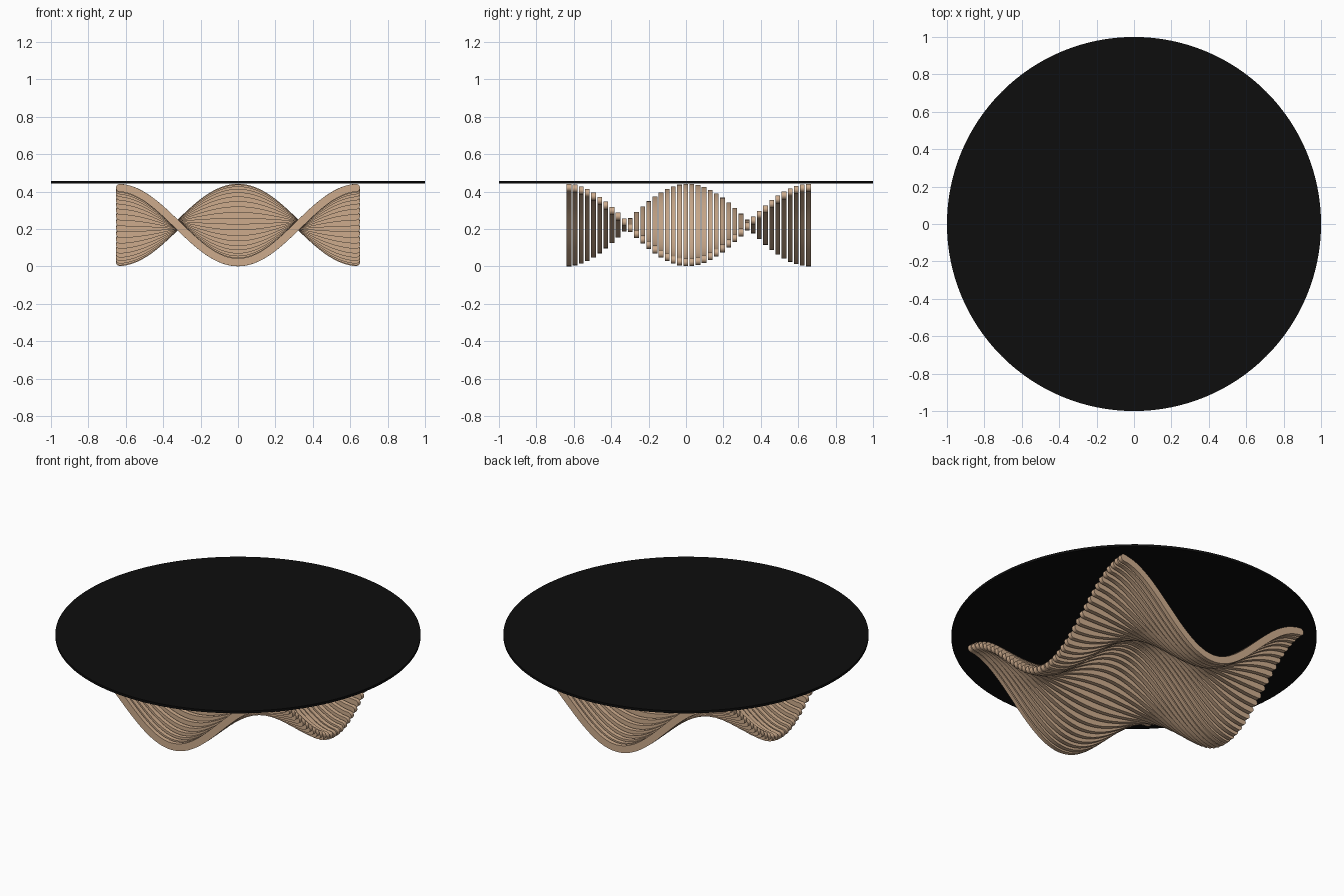
import bpy, bmesh, math

if "Cube" in bpy.data.objects:
    bpy.data.objects.remove(bpy.data.objects["Cube"])

SLATS, STEPS = 40, 48
HALF, WAVE = 0.631, 0.645      # straight reach of a slat, half wavelength
MID, AMP, R = 0.221, 0.20, 0.021
THICK, Y0, PITCH = 0.025, -0.626, 0.03285


def material(name, color):
    m = bpy.data.materials.new(name)
    m.diffuse_color = (*color, 1)
    m.use_nodes = True
    m.node_tree.nodes["Principled BSDF"].inputs["Base Color"].default_value = m.diffuse_color
    return m


wood = material("light wood", (0.61, 0.41, 0.265))
black = material("black", (0.004, 0.004, 0.004))


def finish(name, bm, mat):
    bmesh.ops.recalc_face_normals(bm, faces=bm.faces)
    mesh = bpy.data.meshes.new(name)
    bm.to_mesh(mesh)
    bm.free()
    mesh.materials.append(mat)
    ob = bpy.data.objects.new(name, mesh)
    bpy.context.collection.objects.link(ob)
    bpy.context.view_layer.objects.active = ob
    ob.select_set(True)
    bpy.ops.object.shade_smooth_by_angle(angle=math.radians(35))
    ob.select_set(False)


# Columns across a slat: along-path position and half depth, with round ends
cap = [(HALF + R * math.sin(a), R * math.cos(a))
       for a in (math.radians(d) for d in (20, 40, 60, 75, 86))]
columns = [(-x, h) for x, h in reversed(cap)]
columns += [(-HALF + 2 * HALF * i / STEPS, R) for i in range(STEPS + 1)]
columns += cap

# Wavy slats, each swept along a cosine whose height changes with y
for n in range(SLATS):
    y = Y0 + n * PITCH
    amp = AMP * math.cos(math.pi * (y - 0.01) / 0.65)
    bm = bmesh.new()
    rings = []
    for s, h in columns:
        x = max(-HALF, min(HALF, s))
        z = MID + amp * math.cos(math.pi * x / WAVE)
        slope = -amp * math.pi / WAVE * math.sin(math.pi * x / WAVE)
        k = 1 / math.hypot(1, slope)
        tx, tz = k, slope * k
        x, z = x + (s - x) * tx, z + (s - x) * tz
        rings.append([bm.verts.new((x - tz * h * d, y + THICK / 2 * e, z + tx * h * d))
                      for d, e in ((1, -1), (1, 1), (-1, 1), (-1, -1))])
    for a, b in zip(rings, rings[1:]):
        for i in range(4):
            j = (i + 1) % 4
            bm.faces.new((a[i], a[j], b[j], b[i]))
    bm.faces.new(rings[0])
    bm.faces.new(rings[-1])
    finish(f"base_slat_{n + 1}", bm, wood)

# Round table top
bm = bmesh.new()
bmesh.ops.create_cone(bm, cap_ends=True, segments=128, radius1=1, radius2=1, depth=0.014)
bmesh.ops.translate(bm, verts=bm.verts, vec=(0, 0, 0.45))
finish("table_top", bm, black)
